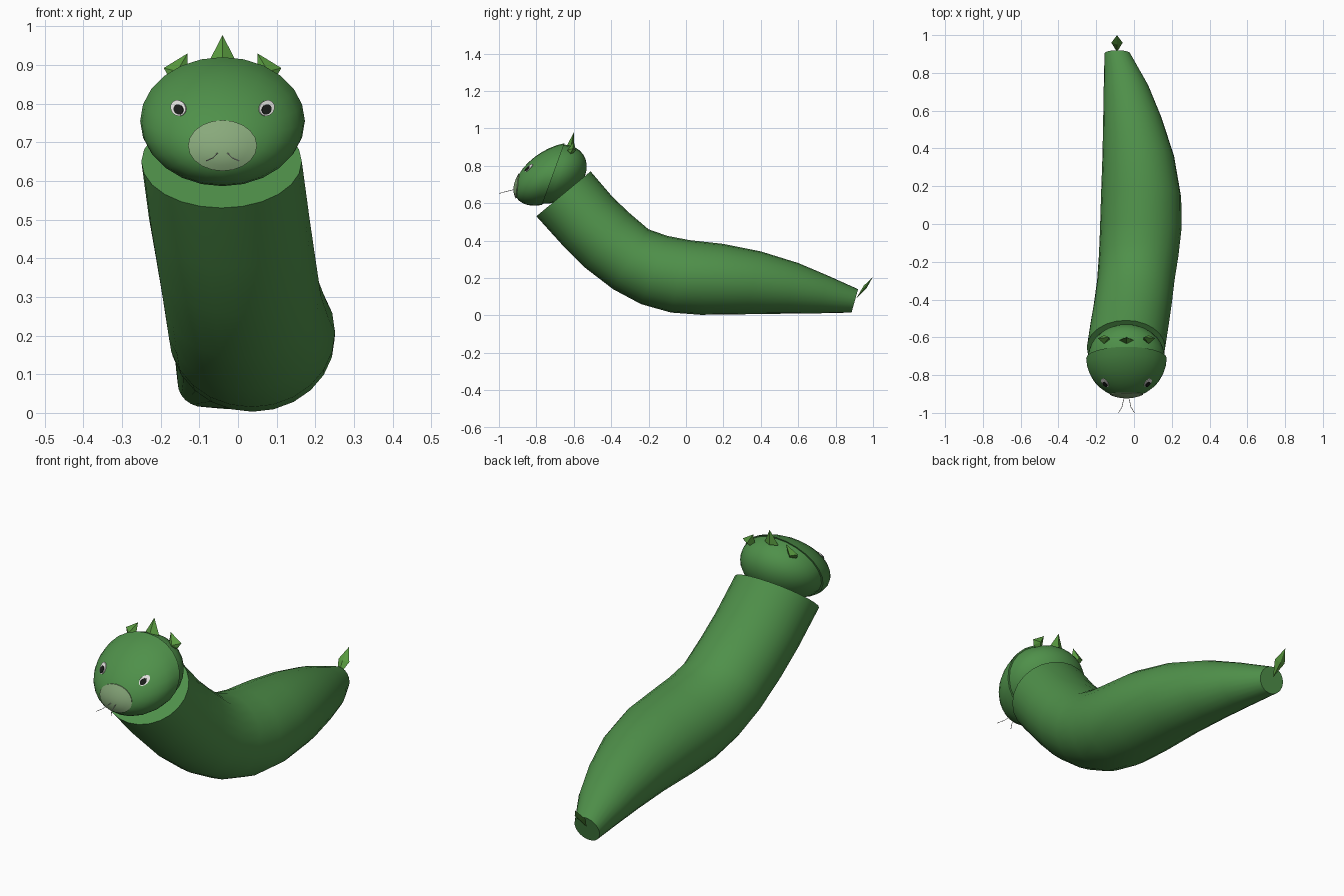
import bpy, bmesh, math
from mathutils import Vector

if "Cube" in bpy.data.objects:
    bpy.data.objects.remove(bpy.data.objects["Cube"])


def material(name, rgb):
    m = bpy.data.materials.new(name)
    m.diffuse_color = (*rgb, 1)
    m.use_nodes = True
    m.node_tree.nodes["Principled BSDF"].inputs["Base Color"].default_value = m.diffuse_color
    return m


GREEN = material("body_green", (0.078, 0.28, 0.068))
LEAF = material("leaf_green", (0.10, 0.33, 0.05))
PALE = material("pale_muzzle", (0.25, 0.40, 0.20))
WHITE = material("white", (0.75, 0.75, 0.72))
BLACK = material("black", (0.01, 0.012, 0.01))


def make(name, verts, faces, mat, smooth=True):
    mesh = bpy.data.meshes.new(name)
    mesh.from_pydata([tuple(v) for v in verts], [], faces)
    bm = bmesh.new()
    bm.from_mesh(mesh)
    bmesh.ops.recalc_face_normals(bm, faces=bm.faces)
    bm.to_mesh(mesh)
    bm.free()
    mesh.materials.append(mat)
    ob = bpy.data.objects.new(name, mesh)
    bpy.context.collection.objects.link(ob)
    if smooth:
        bpy.ops.object.select_all(action='DESELECT')
        ob.select_set(True)
        bpy.context.view_layer.objects.active = ob
        bpy.ops.object.shade_smooth_by_angle(angle=math.radians(40))
    return ob


def loft(rings, first=None, last=None):
    """Join equal rings; close the ends with a pole point or a flat cap."""
    n = len(rings[0])
    verts = [v for r in rings for v in r]
    faces = [(i * n + k, i * n + (k + 1) % n, (i + 1) * n + (k + 1) % n, (i + 1) * n + k)
             for i in range(len(rings) - 1) for k in range(n)]
    for pole, start in ((first, 0), (last, (len(rings) - 1) * n)):
        if pole is None:
            faces.append(tuple(range(start, start + n)))
        else:
            verts.append(pole)
            p = len(verts) - 1
            faces += [(start + k, start + (k + 1) % n, p) for k in range(n)]
    return verts, faces


# Body: elliptical sections given as top y, z, bottom y, z, left x, right x
sections = [
    (-0.51, 0.77, -0.80, 0.53, -0.25, 0.165),
    (-0.39, 0.63, -0.66, 0.375, -0.23, 0.185),
    (-0.30, 0.545, -0.54, 0.255, -0.212, 0.20),
    (-0.20, 0.46, -0.39, 0.14, -0.195, 0.215),
    (-0.10, 0.425, -0.24, 0.06, -0.186, 0.235),
    (0.02, 0.402, -0.08, 0.015, -0.18, 0.251),
    (0.20, 0.382, 0.08, 0.003, -0.175, 0.25),
    (0.40, 0.342, 0.32, 0.006, -0.167, 0.212),
    (0.60, 0.28, 0.53, 0.009, -0.163, 0.145),
    (0.76, 0.212, 0.71, 0.011, -0.16, 0.075),
    (0.92, 0.14, 0.885, 0.015, -0.156, -0.02),
]
rings = []
for yt, zt, yb, zb, xl, xr in sections:
    c = Vector(((xl + xr) / 2, (yt + yb) / 2, (zt + zb) / 2))
    up = Vector((0, (yt - yb) / 2, (zt - zb) / 2))
    side = Vector(((xr - xl) / 2, 0, 0))
    rings.append([c + side * math.cos(a) + up * math.sin(a)
                  for a in (math.tau * k / 24 for k in range(24))])
make("body", *loft(rings), GREEN)

# Head: two half domes meeting at a tilted seam
CENTER = Vector((-0.04, -0.71, 0.755))
SIDE = Vector((0.213, 0, 0))
UP = Vector((0, 0.06, 0.165))
FRONT = Vector((0, -0.20, -0.035))
BACK = Vector((0, 0.17, -0.01))


def dome(name, axis, s):
    rs = []
    for i in range(8):
        t = math.pi / 2 * i / 8
        rs.append([CENTER + s * math.cos(t) * (SIDE * math.cos(a) + UP * math.sin(a)) + axis * math.sin(t)
                   for a in (math.tau * k / 24 for k in range(24))])
    make(name, *loft(rs, None, CENTER + axis), GREEN)


dome("head_front", FRONT, 1.0)
dome("head_back", BACK, 0.96)


def on_head(lx, lu, lift):
    d = math.sqrt(max(0, 1 - lx * lx - lu * lu))
    return CENTER + lift * (SIDE * lx + UP * lu + FRONT * d)


def patch(name, lx, lu, rx, ru, lift, mat):
    """Thin curved oval plate lying on the face."""
    rs = [[on_head(lx + f * rx * math.cos(a), lu + f * ru * math.sin(a), lf)
           for a in (math.tau * k / 20 for k in range(20))]
          for f, lf in ((1, 0.98), (1, lift), (0.75, lift), (0.5, lift), (0.25, lift))]
    make(name, *loft(rs, None, on_head(lx, lu, lift)), mat)


patch("muzzle", 0, -0.19, 0.41, 0.41, 1.02, PALE)
for s, label in ((-1, "left"), (1, "right")):
    patch(label + "_eye_white", s * 0.53, 0.36, 0.09, 0.11, 1.02, WHITE)
    patch(label + "_pupil", s * 0.52, 0.34, 0.055, 0.07, 1.035, BLACK)


# Leaves: faceted gems from a flat outline and a thickness
def gem(name, outline, thick):
    pts = [Vector(p) for p in outline]
    c = sum(pts, Vector()) / len(pts)
    n = len(pts)
    t = Vector(thick)
    faces = [f for k in range(n) for f in ((k, (k + 1) % n, n), ((k + 1) % n, k, n + 1))]
    make(name, pts + [c - t, c + t], faces, LEAF, False)


gem("crown_leaf_middle", [(-0.04, -0.60, 0.977), (-0.003, -0.615, 0.905),
                          (-0.04, -0.635, 0.85), (-0.077, -0.615, 0.905)], (0, 0.018, -0.004))
for s, label in ((-1, "left"), (1, "right")):
    gem("crown_leaf_" + label,
        [(-0.04 + s * x, y, z) for x, y, z in ((0.09, -0.60, 0.93), (0.152, -0.605, 0.892),
                                               (0.14, -0.615, 0.87), (0.09, -0.625, 0.84))],
        (0, 0.022, 0))
gem("tail_leaf", [(-0.09, 1.0, 0.207), (-0.06, 0.96, 0.155),
                  (-0.09, 0.91, 0.09), (-0.12, 0.96, 0.155)], (0, 0.008, -0.006))

# Whiskers: fine tubes curving out from the muzzle
for s, label in ((-1, "left"), (1, "right")):
    cu = bpy.data.curves.new(label + "_whisker", 'CURVE')
    cu.dimensions = '3D'
    cu.bevel_depth = 0.0015
    cu.bevel_resolution = 0
    sp = cu.splines.new('POLY')
    path = ((0.008, -0.90, 0.675), (0.015, -0.93, 0.67), (0.024, -0.97, 0.66), (0.042, -0.999, 0.652))
    sp.points.add(len(path) - 1)
    for p, (x, y, z) in zip(sp.points, path):
        p.co = (-0.04 + s * x, y, z, 1)
    cu.materials.append(WHITE)
    bpy.context.collection.objects.link(bpy.data.objects.new(label + "_whisker", cu))
